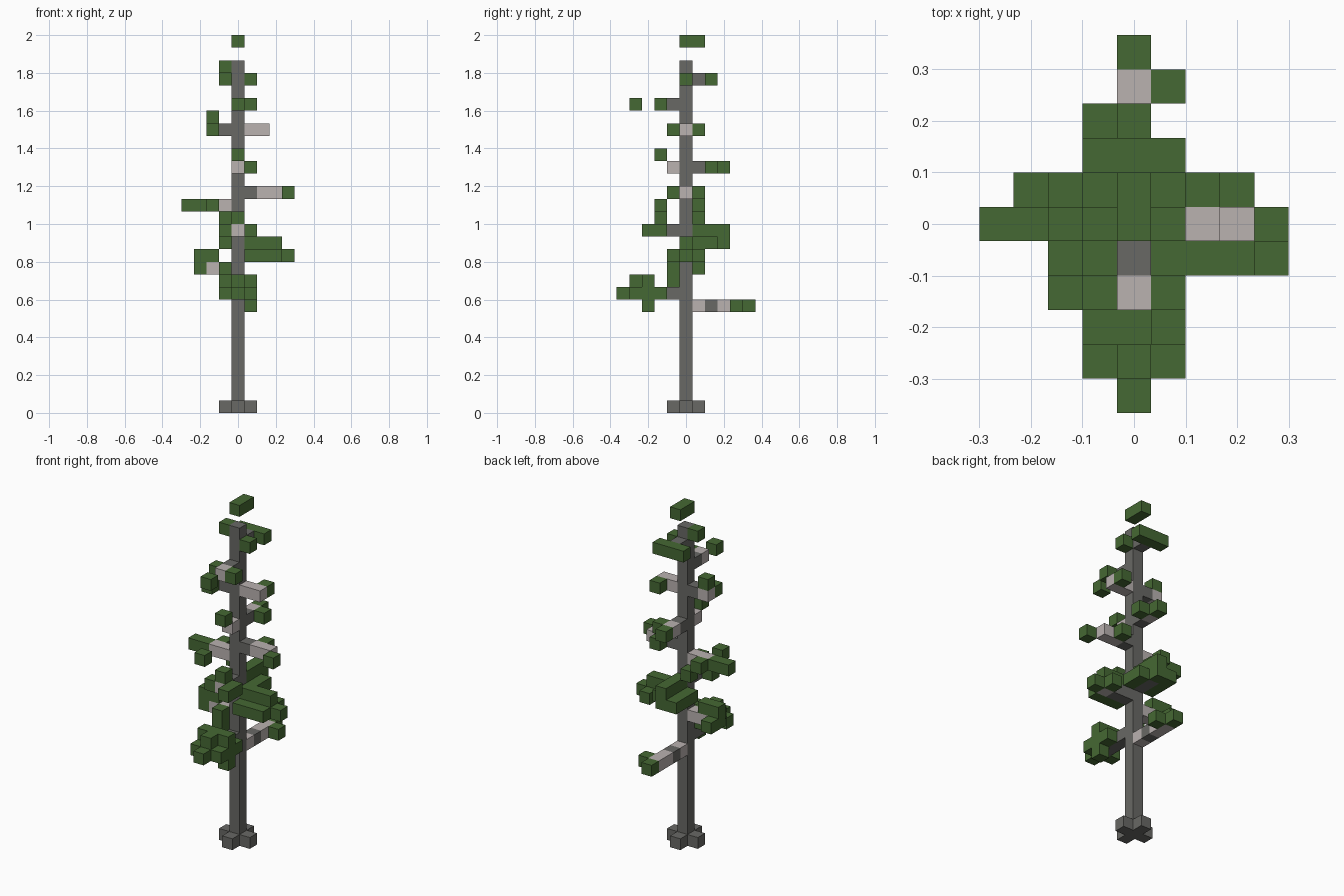
import bpy
import bmesh
from mathutils import Vector

cube = bpy.data.objects.get("Cube")
if cube:
    bpy.data.objects.remove(cube, do_unlink=True)

UNIT = 2 / 30  # edge of one block


def make_material(name, color):
    mat = bpy.data.materials.new(name)
    mat.use_nodes = True
    mat.diffuse_color = (*color, 1)
    mat.node_tree.nodes["Principled BSDF"].inputs["Base Color"].default_value = (*color, 1)
    return mat


LEAF = make_material("leaf green", (0.06, 0.14, 0.033))
DARK = make_material("dark grey bark", (0.14, 0.14, 0.13))
PALE = make_material("pale bark", (0.49, 0.445, 0.434))

parts = {}       # part name -> {cell: material}
occupied = set()  # every filled cell


def fill(part, cell, material):
    if cell not in occupied:
        occupied.add(cell)
        parts.setdefault(part, {})[cell] = material


def branch(name, direction, layer, bark, leaves):
    """Lay bark blocks out from the trunk (d = dark, p = pale), then leaves.
    Each leaf is (x, y, rise above the layer)."""
    dx, dy = direction
    for step, letter in enumerate(bark, 1):
        fill(name + "_branch", (dx * step, dy * step, layer), DARK if letter == "d" else PALE)
    for x, y, rise in leaves:
        fill(name + "_leaves", (x, y, layer + rise), LEAF)


def build(name, cells):
    """Join the blocks of one part, leaving out the faces that touch others."""
    mesh = bpy.data.meshes.new(name)
    mats = list(dict.fromkeys(cells.values()))
    for mat in mats:
        mesh.materials.append(mat)
    bm = bmesh.new()
    for cell, mat in cells.items():
        center = Vector(cell) + Vector((0, 0, 0.5))
        verts = bmesh.ops.create_cube(bm, size=1)["verts"]
        faces = {f for v in verts for f in v.link_faces}
        hidden = []
        for face in faces:
            face.material_index = mats.index(mat)
            side = tuple(round(c + n) for c, n in zip(cell, face.normal))
            if side in occupied:
                hidden.append(face)
        bmesh.ops.translate(bm, verts=verts, vec=center)
        bmesh.ops.delete(bm, geom=hidden, context="FACES")
    bmesh.ops.remove_doubles(bm, verts=bm.verts[:], dist=0.001)
    bmesh.ops.scale(bm, verts=bm.verts[:], vec=(UNIT, UNIT, UNIT))
    bm.to_mesh(mesh)
    bm.free()
    bpy.context.collection.objects.link(bpy.data.objects.new(name, mesh))


LEFT, RIGHT, FRONT, BACK = (1, 0), (-1, 0), (0, -1), (0, 1)

# Trunk, root flare and floating top leaf
for z in range(28):
    fill("trunk", (0, 0, z), DARK)
for dx, dy in (LEFT, RIGHT, FRONT, BACK):
    fill("roots", (dx, dy, 0), DARK)
for y in range(2):
    fill("crown_leaf", (0, y, 29), LEAF)

# Lowest branches
branch("low_back", BACK, 8, "pdpp", [(0, 5, 0), (1, 4, 0)])
branch("low_front", FRONT, 9, "dddd", [
    (0, -5, 0), (-1, -4, 0), (1, -4, 0), (1, -3, 0), (1, -2, 0), (1, -3, -1),
    (0, -4, 1), (0, -3, 1), (-1, -3, 1), (1, -3, 1)])

# Dense middle foliage
branch("middle_right", RIGHT, 11, "pp", [
    (-3, 0, 0), (-3, 1, 0), (-3, 0, 1), (-2, 0, 1), (-1, -1, 0), (-1, -1, -1)])
branch("middle_left", LEFT, 12, "ddp", [
    (4, 0, 0), (3, 1, 0), *[(x, -1, 0) for x in (1, 2, 3)],
    *[(x, 0, 1) for x in (1, 2, 3)]])
branch("middle_back", BACK, 13, "dd", [
    (0, 3, 0), (1, 1, 0), (1, 2, 0), (-1, 1, 2),
    *[(-1, y, 0) for y in (1, 2, 3)], *[(0, y, 1) for y in (1, 2, 3)]])
branch("middle_front", FRONT, 14, "dp", [
    (1, -2, 0), (1, -3, 0), (-1, -2, 0), (0, -2, 1)])

# Upper branches
branch("upper_right", RIGHT, 16, "pp", [(-3, 0, 0), (-4, 0, 0), (-2, -2, 0), (-2, 1, 0)])
branch("upper_left", LEFT, 17, "dpp", [(4, -1, 0), (2, 1, 0)])
branch("upper_front", FRONT, 19, "p", [(0, -2, 1)])
branch("upper_back", BACK, 19, "dp", [(0, 3, 0), (1, 2, 0)])

# Highest branches
branch("high_left", LEFT, 22, "pp", [(2, 1, 0)])
branch("high_right", RIGHT, 22, "dp", [(-2, -1, 0), (-2, 0, 1)])
branch("high_front", FRONT, 24, "dp", [(1, -2, 0), (0, -4, 0)])
branch("top_back", BACK, 26, "d", [
    (-1, 2, 0), (0, 2, 0), (1, 2, 0), (1, 0, 0), (-1, 0, 1)])

for part_name, part_cells in parts.items():
    build(part_name, part_cells)
